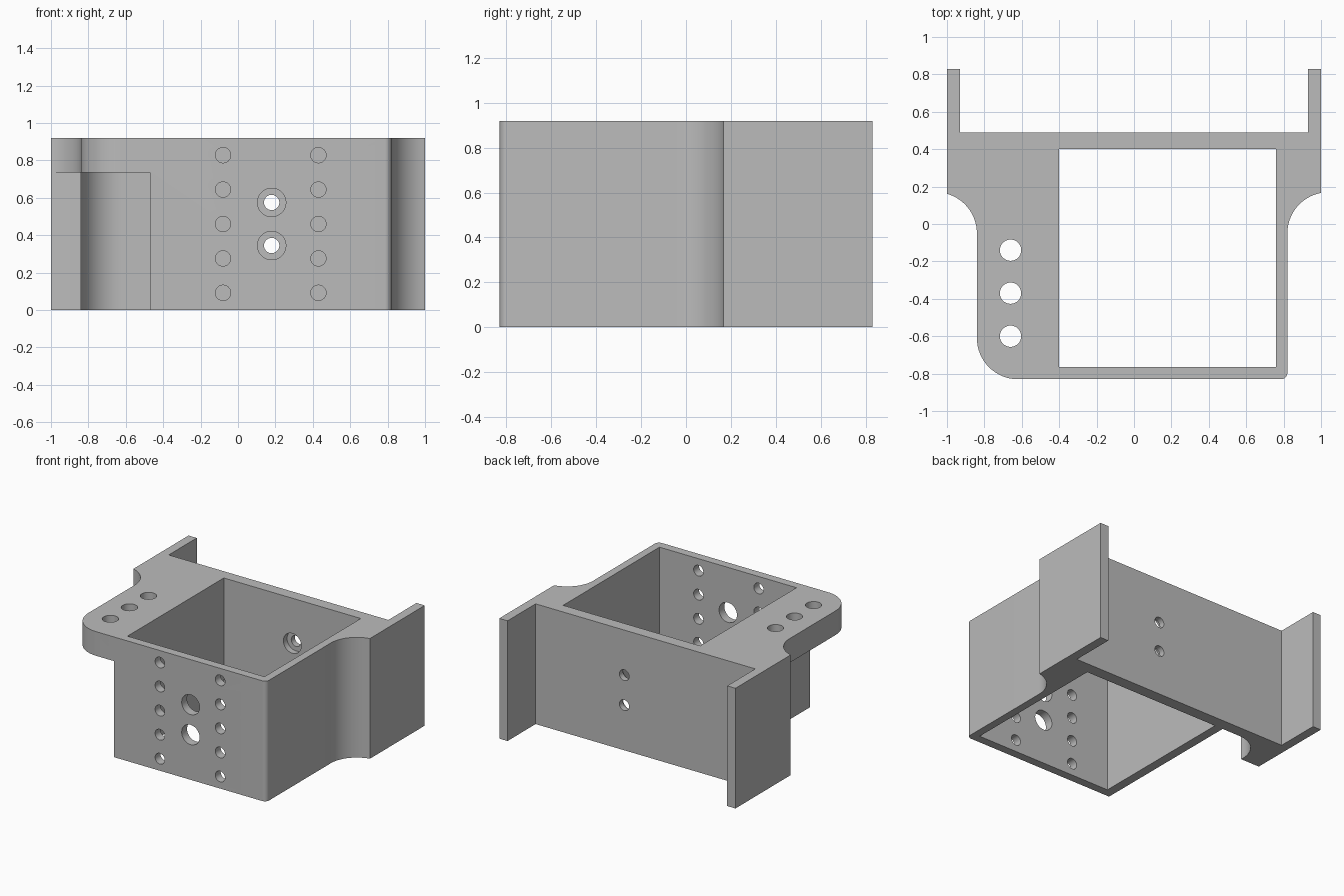
import bpy, bmesh
from math import cos, sin, radians

cube = bpy.data.objects.get("Cube")
if cube:
    bpy.data.objects.remove(cube, do_unlink=True)

HEIGHT = 0.92
EAR_BASE = 0.735

grey = bpy.data.materials.new("plain_grey")
grey.use_nodes = True
grey.diffuse_color = (0.5, 0.5, 0.5, 1)
grey.node_tree.nodes["Principled BSDF"].inputs["Base Color"].default_value = (0.5, 0.5, 0.5, 1)


def arc(cx, cy, r, start, end, steps=16):
    angles = [radians(start + (end - start) * i / steps) for i in range(steps + 1)]
    return [(cx + r * cos(a), cy + r * sin(a)) for a in angles]


def prism(name, outline, z0, z1):
    """Extrude a plan outline between two heights."""
    bm = bmesh.new()
    base = bm.faces.new([bm.verts.new((x, y, z0)) for x, y in outline])
    top = bmesh.ops.extrude_face_region(bm, geom=[base])["geom"]
    verts = [v for v in top if isinstance(v, bmesh.types.BMVert)]
    bmesh.ops.translate(bm, verts=verts, vec=(0, 0, z1 - z0))
    bmesh.ops.recalc_face_normals(bm, faces=bm.faces[:])
    mesh = bpy.data.meshes.new(name)
    bm.to_mesh(mesh)
    bm.free()
    obj = bpy.data.objects.new(name, mesh)
    bpy.context.collection.objects.link(obj)
    return obj


def box_outline(x0, x1, y0, y1):
    return [(x0, y0), (x1, y0), (x1, y1), (x0, y1)]


def cut(cutter):
    """Subtract the cutter from the bracket, then discard it."""
    mod = bracket.modifiers.new("cut", "BOOLEAN")
    mod.operation = "DIFFERENCE"
    mod.solver = "EXACT"
    mod.object = cutter
    bpy.context.view_layer.objects.active = bracket
    bpy.ops.object.modifier_apply(modifier=mod.name)
    bpy.data.objects.remove(cutter, do_unlink=True)


def drill_y(x, z, r, y0, y1):
    drill = prism("drill", arc(0, 0, r, 0, 348.75, 31), y0, y1)
    drill.rotation_euler.x = radians(-90)
    drill.location = (x, 0, z)
    bpy.context.view_layer.update()
    cut(drill)


# Full-height body with rear flanges, side notches and rounded front corners
outline = [(-1, 0.83)]
outline += arc(-1.06, -0.05, 0.22, 74, 0)
outline += arc(-0.62, -0.61, 0.22, 180, 270)
outline += arc(0.785, -0.795, 0.035, 270, 360, 8)
outline += arc(1.04, -0.05, 0.22, 180, 100.5)
outline += [(1, 0.83), (0.93, 0.83), (0.93, 0.49), (-0.93, 0.49), (-0.93, 0.83)]
bracket = prism("mounting_bracket", outline, 0, HEIGHT)
bracket.data.materials.append(grey)

# Open rectangular pocket
cut(prism("pocket", box_outline(-0.40, 0.76, -0.765, 0.40), -0.1, 1.1))

# Space below the overhanging ear
under = [(-0.47, -1), (-0.47, 0.40)] + arc(-0.62, 0.18, 0.22, 90, 180)
under += [(-0.84, 0.16), (-1.1, 0.16), (-1.1, -1)]
cut(prism("ear_undercut", under, -0.1, EAR_BASE))

# Vertical holes through the ear
for y in (-0.60, -0.37, -0.14):
    cut(prism("ear_hole", arc(-0.66, y, 0.057, 0, 348.75, 31), 0.6, 1.1))

# Two columns of small holes in the front wall
for x in (-0.08, 0.43):
    for i in range(5):
        drill_y(x, 0.092 + 0.184 * i, 0.041, -0.95, -0.6)

# Access holes in front, counterbored screw holes in the back plate
for z in (0.345, 0.575):
    drill_y(0.18, z, 0.076, -0.95, -0.6)
    drill_y(0.18, z, 0.076, 0.3, 0.445)
    drill_y(0.18, z, 0.041, 0.35, 0.6)

bpy.ops.object.select_all(action="DESELECT")
bracket.select_set(True)
bpy.context.view_layer.objects.active = bracket
bpy.ops.object.shade_smooth_by_angle(angle=radians(30))
